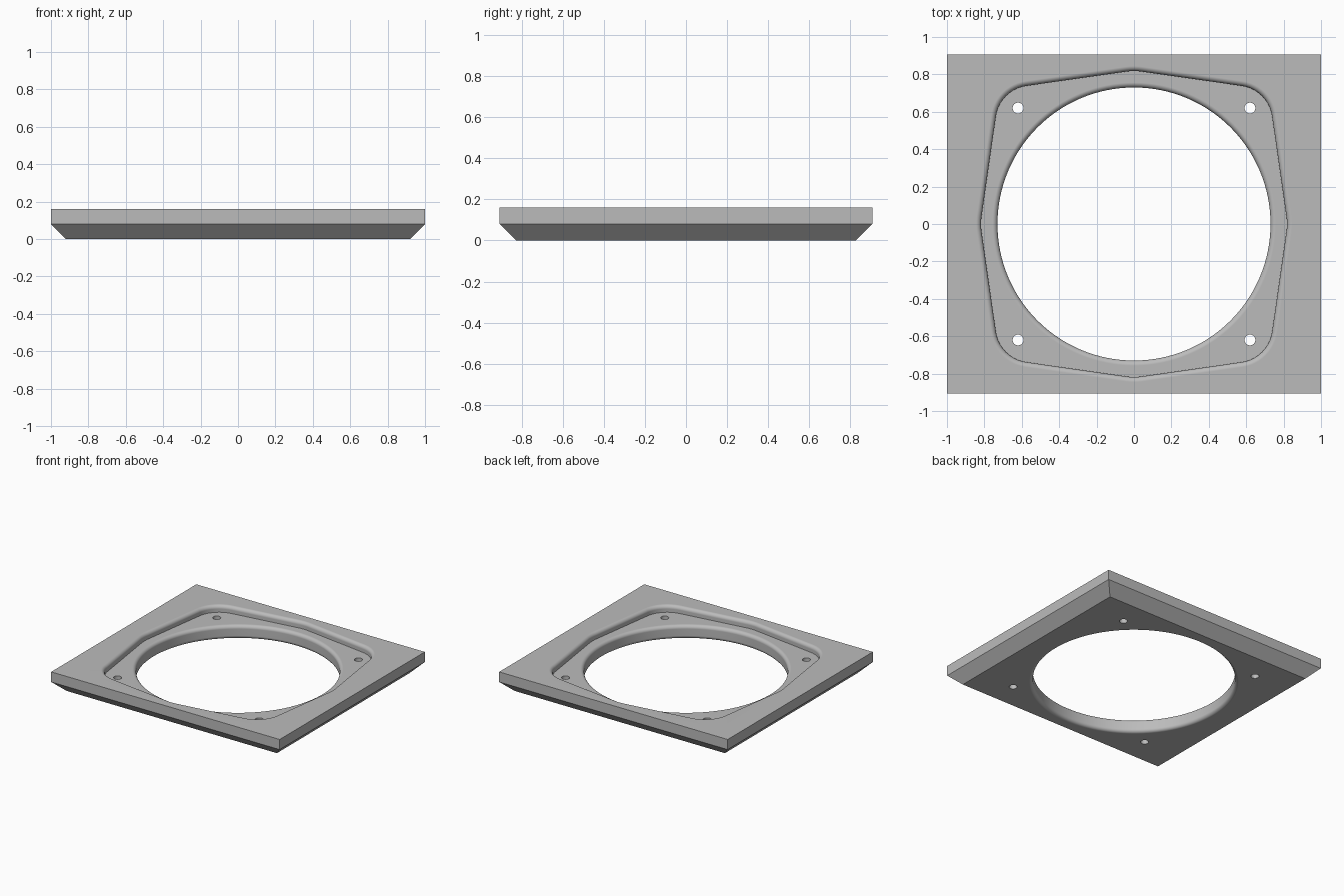
import bpy, bmesh, math
from mathutils import Vector

if "Cube" in bpy.data.objects:
    bpy.data.objects.remove(bpy.data.objects["Cube"], do_unlink=True)

HX, HY = 1.0, 0.907          # plate half sizes
TOP, FLOOR, CHAMFER = 0.16, 0.107, 0.08
FILLET, STEPS = 0.0267, 8
BORE, HOLE, HOLE_POS = 0.73, 0.029, 0.62

grey = bpy.data.materials.new("light grey")
grey.use_nodes = True
grey.diffuse_color = (0.5, 0.5, 0.5, 1)
grey.node_tree.nodes["Principled BSDF"].inputs["Base Color"].default_value = (0.5, 0.5, 0.5, 1)


def loft(name, rings):
    """Closed solid through rings of equal point count, from bottom to top."""
    bm = bmesh.new()
    loops = [[bm.verts.new(p) for p in ring] for ring in rings]
    n = len(loops[0])
    for low, high in zip(loops, loops[1:]):
        for i in range(n):
            j = (i + 1) % n
            bm.faces.new((low[i], low[j], high[j], high[i]))
    bm.faces.new(loops[0][::-1])
    bm.faces.new(loops[-1])
    bmesh.ops.recalc_face_normals(bm, faces=bm.faces)
    mesh = bpy.data.meshes.new(name)
    bm.to_mesh(mesh)
    bm.free()
    mesh.materials.append(grey)
    obj = bpy.data.objects.new(name, mesh)
    bpy.context.collection.objects.link(obj)
    return obj


def rectangle(inset, z):
    x, y = HX - inset, HY - inset
    return [(-x, -y, z), (x, -y, z), (x, y, z), (-x, y, z)]


def circle(radius, z, n=128, at=(0, 0)):
    return [(at[0] + radius * math.cos(math.tau * i / n),
             at[1] + radius * math.sin(math.tau * i / n), z) for i in range(n)]


def pocket_outline(grow, z):
    """Eight-cornered outline with rounded corners, offset outwards by grow."""
    apex, corner = 0.821, 0.718
    pts = []
    for k in range(8):
        angle = k * math.pi / 4
        heading = Vector((math.cos(angle), math.sin(angle)))
        tilt = math.atan2(apex - corner, corner)
        if k % 2:
            dist, radius, half = corner * math.sqrt(2), 0.19, math.pi / 4 - tilt
        else:
            dist, radius, half = apex, 0.3, tilt
        centre = heading * (dist - radius / math.cos(half))
        for i in range(13):
            a = angle + half * (i / 6 - 1)
            pts.append((centre.x + (radius + grow) * math.cos(a),
                        centre.y + (radius + grow) * math.sin(a), z))
    return pts


def lip(top):
    """Offsets and heights of a rounded lip that ends level with top."""
    for i in range(STEPS + 1):
        a = math.pi / 2 * i / STEPS
        yield FILLET * (1 - math.cos(a)), top - FILLET * (1 - math.sin(a))


# Plate with chamfered underside
plate = loft("mounting_plate", [rectangle(CHAMFER, 0), rectangle(0, CHAMFER), rectangle(0, TOP)])

# Recess with a rounded upper lip
recess = [pocket_outline(0, FLOOR)] + [pocket_outline(g, z) for g, z in lip(TOP)]
recess.append(pocket_outline(FILLET, TOP + 0.1))
cutters = [loft("recess_cutter", recess)]

# Central bore, rounded at both ends
upper = [circle(BORE + g, z) for g, z in lip(FLOOR)]
lower = [circle(BORE + g, FLOOR - z) for g, z in lip(FLOOR)][::-1]
bore = [circle(BORE + FILLET, -0.1)] + lower + upper + [circle(BORE + FILLET, TOP + 0.1)]
cutters.append(loft("bore_cutter", bore))

# Four screw holes
for sx in (-1, 1):
    for sy in (-1, 1):
        at = (sx * HOLE_POS, sy * HOLE_POS)
        cutters.append(loft("screw_hole_cutter", [circle(HOLE, z, 32, at) for z in (-0.1, TOP + 0.1)]))

# Cut everything out of the plate
bpy.context.view_layer.objects.active = plate
for cutter in cutters:
    cutter.hide_render = True
    mod = plate.modifiers.new("cut", 'BOOLEAN')
    mod.operation = 'DIFFERENCE'
    mod.solver = 'EXACT'
    mod.object = cutter
    bpy.ops.object.modifier_apply(modifier=mod.name)
    bpy.data.objects.remove(cutter, do_unlink=True)

# Smooth lips, sharp corners
bpy.ops.object.select_all(action='DESELECT')
plate.select_set(True)
bpy.ops.object.shade_smooth_by_angle(angle=math.radians(30))
weighted = plate.modifiers.new("even_shading", 'WEIGHTED_NORMAL')
weighted.keep_sharp = True
